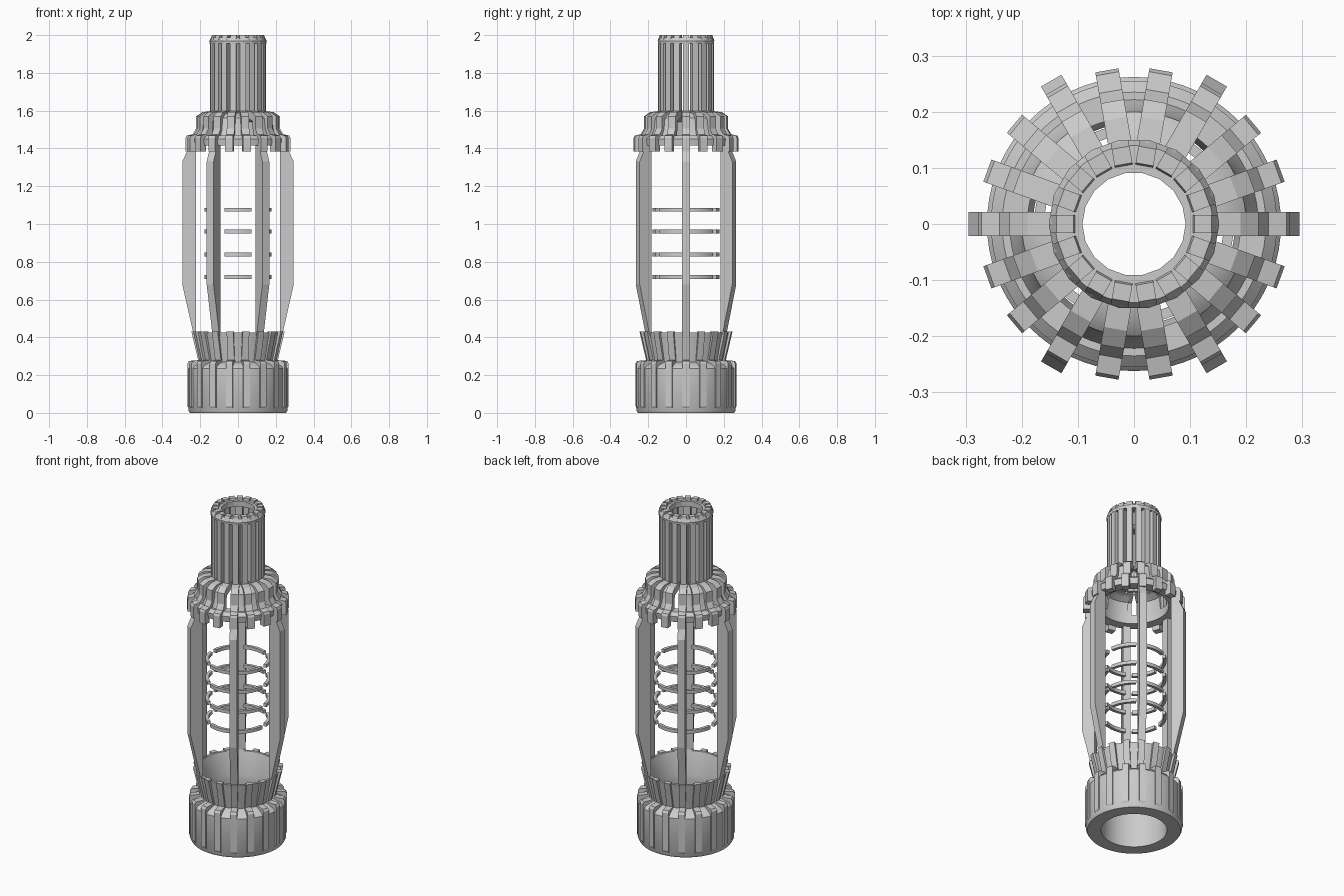
import bpy, bmesh, math

if "Cube" in bpy.data.objects:
    bpy.data.objects.remove(bpy.data.objects["Cube"])

def finish(bm, name, smooth):
    bmesh.ops.recalc_face_normals(bm, faces=bm.faces)
    me = bpy.data.meshes.new(name)
    bm.to_mesh(me)
    bm.free()
    ob = bpy.data.objects.new(name, me)
    bpy.context.collection.objects.link(ob)
    if smooth:
        bpy.ops.object.select_all(action='DESELECT')
        ob.select_set(True)
        bpy.context.view_layer.objects.active = ob
        bpy.ops.object.shade_smooth_by_angle(angle=math.radians(35))
    return ob

def lathe(name, prof, sectors=((0, 360),), step=5, smooth=True):
    """Sweep a closed (r, z) profile round z over each sector of degrees."""
    bm = bmesh.new()
    for a0, a1 in sectors:
        full = a1 - a0 >= 360
        n = max(1, round((a1 - a0) / step))
        loops = []
        for i in range(n if full else n + 1):
            a = math.radians(a0 + (a1 - a0) * i / n)
            loops.append([bm.verts.new((r * math.cos(a), r * math.sin(a), z)) for r, z in prof])
        m = len(prof)
        for i in range(n):
            p, q = loops[i], loops[(i + 1) % len(loops)]
            for j in range(m):
                k = (j + 1) % m
                bm.faces.new((p[j], q[j], q[k], p[k]))
        if not full:
            bm.faces.new(loops[0])
            bm.faces.new(loops[-1][::-1])
    return finish(bm, name, smooth)

def ribs(name, prof, width, count):
    """Radial plates: (r, z) outline extruded to a width, repeated round z."""
    bm = bmesh.new()
    for i in range(count):
        a = 2 * math.pi * i / count
        c, s = math.cos(a), math.sin(a)
        sides = [[bm.verts.new((r * c - t * s, r * s + t * c, z)) for r, z in prof]
                 for t in (-width / 2, width / 2)]
        bm.faces.new(sides[0])
        bm.faces.new(sides[1][::-1])
        m = len(prof)
        for j in range(m):
            k = (j + 1) % m
            bm.faces.new((sides[0][j], sides[1][j], sides[1][k], sides[0][k]))
    return finish(bm, name, False)

# Base ring and its ribs
lathe("base_ring", [(.18, 0), (.255, 0), (.262, .012), (.262, .235), (.25, .25),
                    (.205, .27), (.18, .27)])
ribs("base_ribs", [(.20, .025), (.262, .025), (.268, .035), (.268, .262), (.26, .275),
                   (.20, .28)], .036, 18)

# Flared cup above the base
lathe("lower_cup", [(.18, .26), (.198, .26), (.232, .425), (.217, .425), (.18, .30)])
ribs("lower_cup_ribs", [(.19, .265), (.21, .275), (.247, .432), (.22, .432)], .036, 18)

# Six long struts
ribs("struts", [(.222, .40), (.236, .42), (.295, .68), (.295, 1.33), (.265, 1.395),
                (.265, 1.44), (.222, 1.44)], .042, 6)

# Segmented inner rings
for z in (.72, .838, .96, 1.075):
    lathe("inner_ring", [(.16, z - .01), (.178, z - .01), (.178, z + .01), (.16, z + .01)],
          [(6 + 60 * k, 54 + 60 * k) for k in range(6)], 6)

# Shoulder sleeve with six open slots, closed by a lower ring
lathe("shoulder_sleeve", [(.135, 1.59), (.17, 1.585), (.20, 1.56), (.208, 1.50), (.225, 1.46),
                          (.19, 1.46), (.18, 1.54), (.135, 1.565)],
      [(60 * k, 60 * k + 40) for k in range(6)], 5)
lathe("shoulder_ring", [(.19, 1.415), (.25, 1.415), (.255, 1.45), (.235, 1.468), (.19, 1.468)])

# Stepped shoulder ribs
ribs("shoulder_ribs", [(.125, 1.60), (.19, 1.592), (.222, 1.57), (.222, 1.505), (.24, 1.475),
                       (.272, 1.468), (.278, 1.455), (.278, 1.385), (.24, 1.385), (.24, 1.43),
                       (.195, 1.46), (.19, 1.545), (.125, 1.565)], .042, 18)

# Slotted upper tube with cap ring
ribs("tube_ribs", [(.103, 1.57), (.148, 1.57), (.148, 1.975), (.138, 2.0), (.108, 2.0),
                   (.103, 1.98)], .032, 18)
lathe("tube_cap_ring", [(.092, 1.955), (.15, 1.955), (.152, 1.97), (.142, 1.988), (.092, 1.988)],
      step=20, smooth=False)
